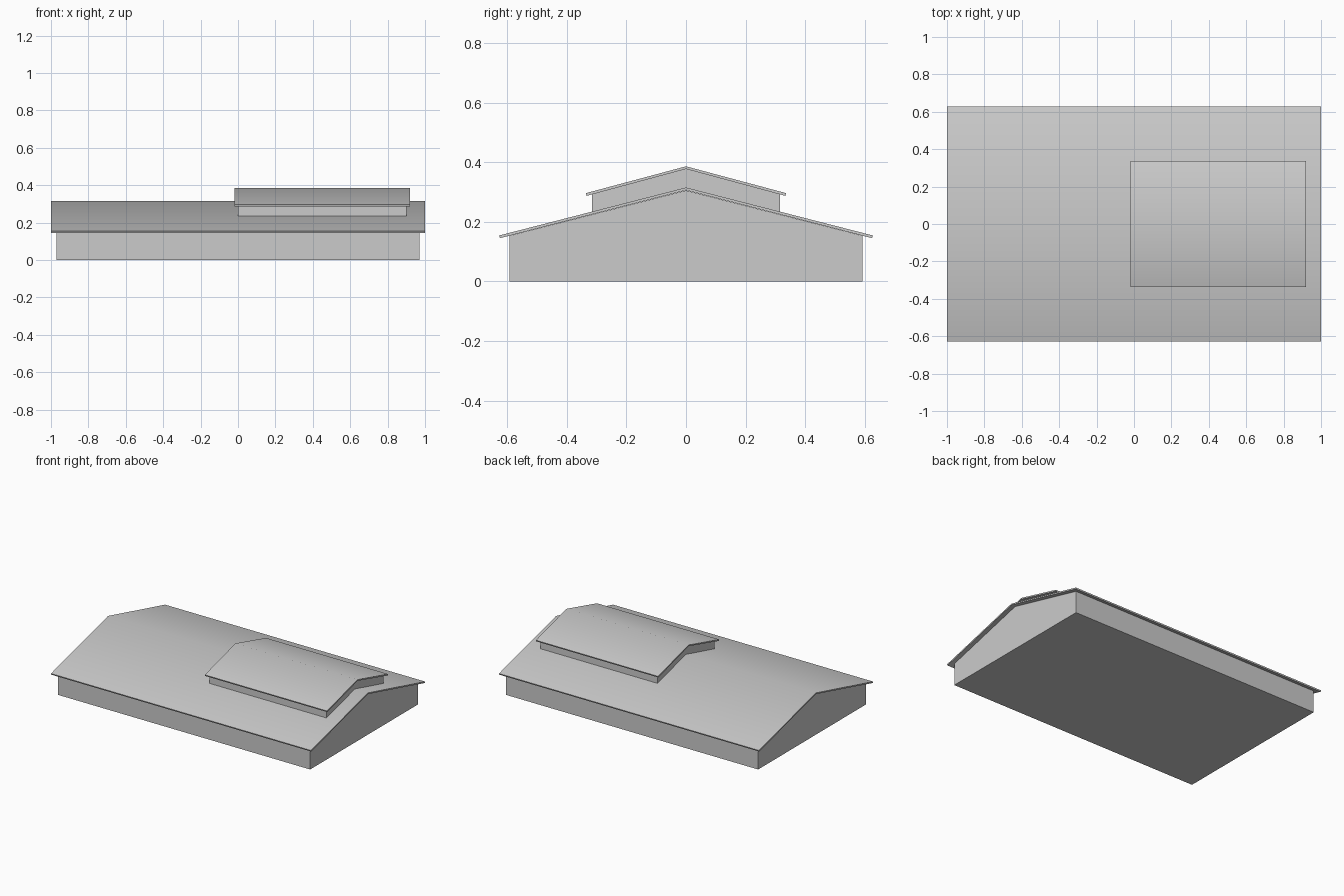
import bpy, bmesh

if "Cube" in bpy.data.objects:
    bpy.data.objects.remove(bpy.data.objects["Cube"])


def prism(name, half, x0, x1):
    """Extrude a symmetric (y, z) outline along x; half runs from top ridge to bottom ridge."""
    outline = half + [(-y, z) for y, z in reversed(half) if y > 0]
    bm = bmesh.new()
    face = bm.faces.new([bm.verts.new((x0, y, z)) for y, z in outline])
    ext = bmesh.ops.extrude_face_region(bm, geom=[face])
    for v in ext["geom"]:
        if isinstance(v, bmesh.types.BMVert):
            v.co.x = x1
    bmesh.ops.recalc_face_normals(bm, faces=bm.faces)
    mesh = bpy.data.meshes.new(name)
    bm.to_mesh(mesh)
    bm.free()
    obj = bpy.data.objects.new(name, mesh)
    bpy.context.collection.objects.link(obj)
    return obj


def gable_roof(name, x0, x1, half_width, ridge, eave, thick):
    # Bent slab, shaded smoothly over the shallow ridge
    roof = prism(name, [(0, ridge), (half_width, eave),
                        (half_width - 0.003, eave - thick), (0, ridge - thick)], x0, x1)
    bpy.ops.object.select_all(action='DESELECT')
    roof.select_set(True)
    bpy.context.view_layer.objects.active = roof
    bpy.ops.object.shade_smooth_by_angle(angle=0.55)


# Main hall with gable ends
prism("main_walls", [(0, 0.305), (0.592, 0.153), (0.592, 0)], -0.97, 0.97)
gable_roof("main_roof", -1, 1, 0.627, 0.315, 0.154, 0.009)

# Raised roof monitor sitting on the main roof
prism("monitor_walls", [(0, 0.378), (0.315, 0.294), (0.315, 0.232), (0, 0.313)], 0, 0.9)
gable_roof("monitor_roof", -0.02, 0.92, 0.336, 0.386, 0.296, 0.009)
